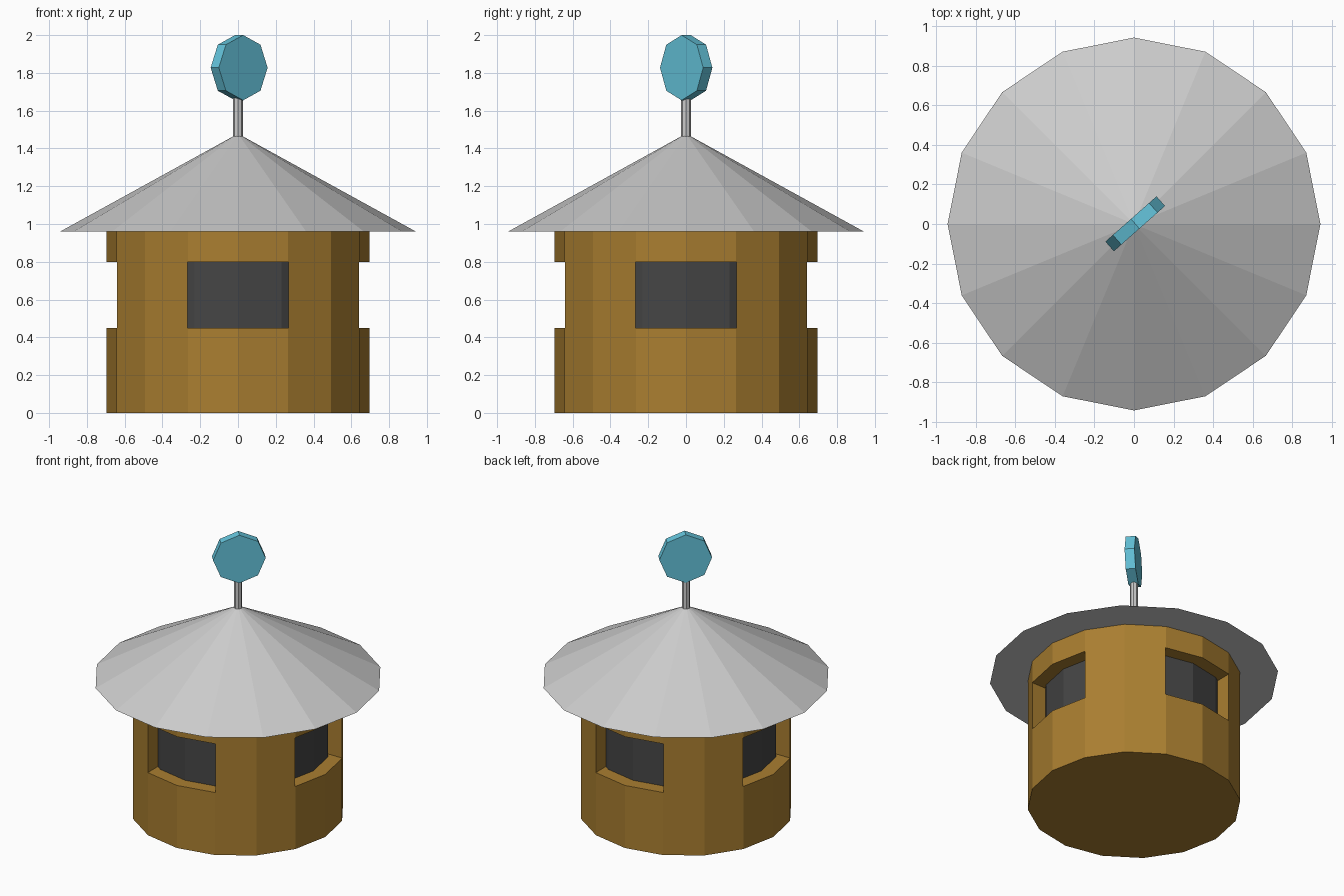
import bpy
from math import radians

if "Cube" in bpy.data.objects:
    bpy.data.objects.remove(bpy.data.objects["Cube"])


def paint(obj, name, color):
    mat = bpy.data.materials.new(name)
    mat.diffuse_color = (*color, 1)
    mat.use_nodes = True
    mat.node_tree.nodes["Principled BSDF"].inputs["Base Color"].default_value = mat.diffuse_color
    obj.data.materials.append(mat)


def tapered(name, sides, r1, r2, z0, z1):
    """Upright prism or cone between two heights."""
    bpy.ops.mesh.primitive_cone_add(vertices=sides, radius1=r1, radius2=r2,
                                    depth=z1 - z0, location=(0, 0, (z0 + z1) / 2))
    obj = bpy.context.object
    obj.name = name
    return obj


# Round wooden wall
wall = tapered("wall", 16, 0.695, 0.695, 0, 0.96)
paint(wall, "wood", (0.40, 0.21, 0.03))

# Four window openings, cut by two crossing bars
for i in range(2):
    bpy.ops.mesh.primitive_cube_add(size=1, location=(0, 0, 0.625),
                                    rotation=(0, 0, radians(90 * i)))
    cutter = bpy.context.object
    cutter.name = f"window_cutter_{i + 1}"
    cutter.scale = (0.536, 2, 0.35)
    cutter.hide_render = True
    cutter.hide_set(True)
    cut = wall.modifiers.new("window_opening", 'BOOLEAN')
    cut.operation = 'DIFFERENCE'
    cut.solver = 'EXACT'
    cut.object = cutter

# Dark glazing drum behind the openings
glazing = tapered("window_glazing", 16, 0.6, 0.6, 0.4, 0.85)
paint(glazing, "dark_glass", (0.06, 0.06, 0.06))

# Conical roof and pole
tapered("roof", 16, 0.942, 0.02, 0.96, 1.467)
tapered("pole", 8, 0.026, 0.026, 1.45, 1.68)

# Octagonal sign disc on the pole
bpy.ops.mesh.primitive_cylinder_add(vertices=8, radius=0.1725, depth=0.065,
                                    location=(0.006, 0.001, 1.8275),
                                    rotation=(radians(90), 0, radians(41.5)))
disc = bpy.context.object
disc.name = "sign_disc"
paint(disc, "teal", (0.13, 0.56, 0.72))
